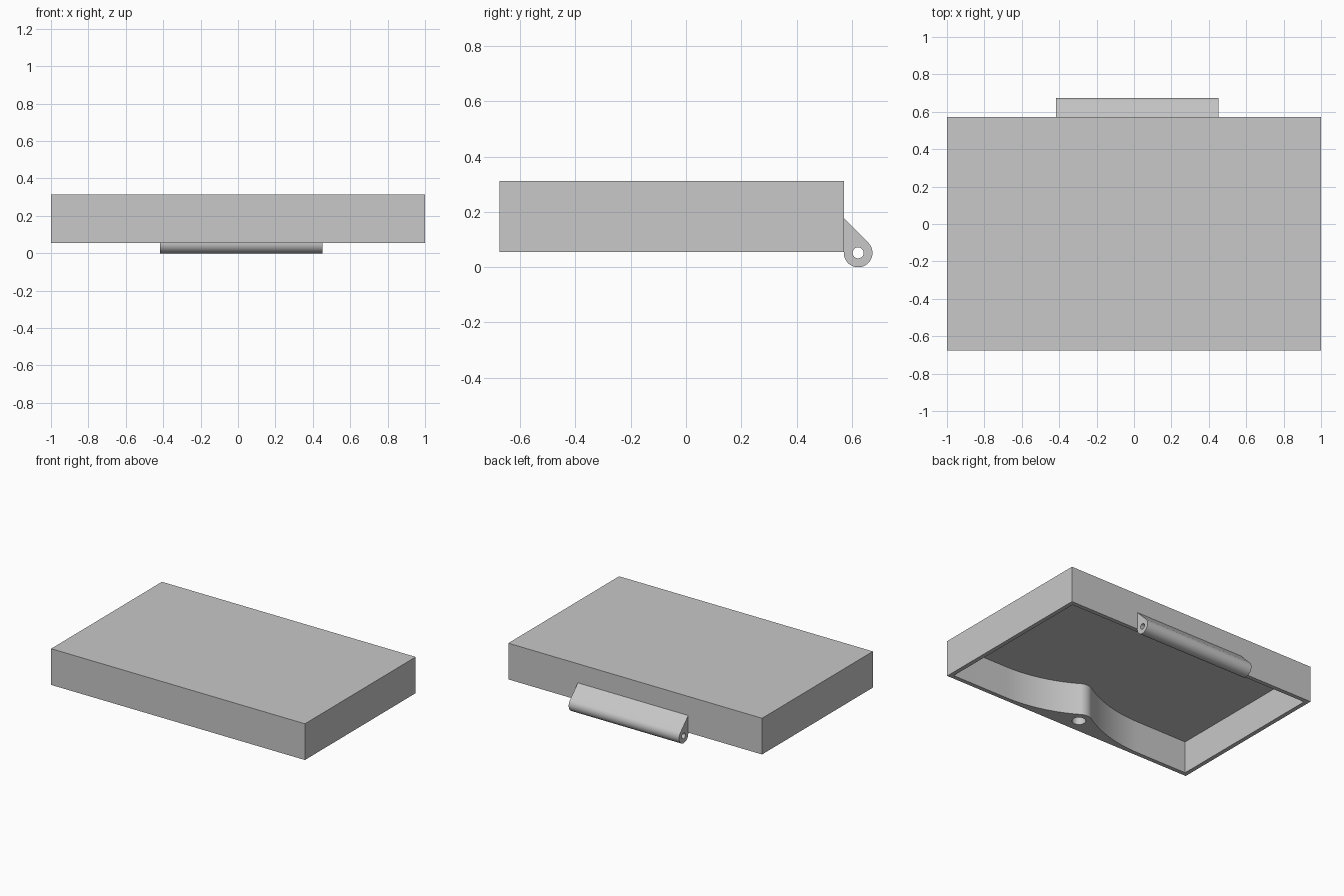
import bpy, bmesh, math
from mathutils import Vector

cube = bpy.data.objects.get("Cube")
if cube:
    bpy.data.objects.remove(cube, do_unlink=True)

grey = bpy.data.materials.new("light grey plastic")
grey.use_nodes = True
GREY = (0.58, 0.58, 0.58, 1)
grey.diffuse_color = GREY
grey.node_tree.nodes["Principled BSDF"].inputs["Base Color"].default_value = GREY


def arc(cx, cy, r, a0, a1, n):
    """Points along a circular arc, angles in radians."""
    angles = [a0 + (a1 - a0) * i / n for i in range(n + 1)]
    return [(cx + r * math.cos(a), cy + r * math.sin(a)) for a in angles]


def prism(name, outline, axis, lo, hi):
    """Extrude a closed outline along z (outline in x, y) or x (outline in y, z)."""
    def place(u, v, w):
        return Vector((u, v, w)) if axis == "z" else Vector((w, u, v))
    bm = bmesh.new()
    base = bm.faces.new([bm.verts.new(place(u, v, lo)) for u, v in outline])
    side = bmesh.ops.extrude_face_region(bm, geom=[base], use_keep_orig=True)
    moved = [g for g in side["geom"] if isinstance(g, bmesh.types.BMVert)]
    bmesh.ops.translate(bm, verts=moved, vec=place(0, 0, hi - lo))
    bmesh.ops.recalc_face_normals(bm, faces=bm.faces)
    mesh = bpy.data.meshes.new(name)
    bm.to_mesh(mesh)
    bm.free()
    mesh.materials.append(grey)
    obj = bpy.data.objects.new(name, mesh)
    bpy.context.collection.objects.link(obj)
    return obj


def activate(obj):
    bpy.ops.object.select_all(action="DESELECT")
    obj.select_set(True)
    bpy.context.view_layer.objects.active = obj


def cut(obj, cutter):
    cutter.hide_render = True
    mod = obj.modifiers.new("cut", "BOOLEAN")
    mod.operation = "DIFFERENCE"
    mod.solver = "EXACT"
    mod.object = cutter
    activate(obj)
    bpy.ops.object.modifier_apply(modifier=mod.name)
    bpy.data.objects.remove(cutter, do_unlink=True)


def smooth(obj):
    activate(obj)
    bpy.ops.object.shade_smooth_by_angle(angle=math.radians(30))


# Lid shell
FRONT, BACK, BOTTOM, TOP, WALL = -0.675, 0.572, 0.055, 0.313, 0.03
lid = prism("lid_shell", [(-1, FRONT), (1, FRONT), (1, BACK), (-1, BACK)], "z", BOTTOM, TOP)

# Hollow underside, its front wall sweeping into a rounded boss
boss_x, boss_y, boss_r, spread = -0.02, FRONT + 0.1, 0.085, 0.55
inner = FRONT + WALL
rise = boss_y - inner
sweep_r = (spread ** 2 + rise ** 2 - boss_r ** 2) / (2 * (boss_r + rise))
tilt = math.atan2(rise - sweep_r, spread)
half = math.pi / 2
outline = [(1 - WALL, BACK - WALL), (WALL - 1, BACK - WALL), (WALL - 1, inner)]
outline += arc(boss_x - spread, inner + sweep_r, sweep_r, -half, tilt, 24)
outline += arc(boss_x, boss_y, boss_r, math.pi + tilt, -tilt, 16)[1:]
outline += arc(boss_x + spread, inner + sweep_r, sweep_r, -math.pi - tilt, -half, 24)[1:]
outline.append((1 - WALL, inner))
cut(lid, prism("cavity_cutter", outline, "z", BOTTOM - 0.1, TOP - WALL))

# Blind hole in the boss
hole = arc(boss_x, boss_y, 0.045, 0, 2 * math.pi, 32)[:-1]
cut(lid, prism("boss_hole_cutter", hole, "z", BOTTOM - 0.1, 0.25))
smooth(lid)

# Hinge barrel with a sloped web up the back wall
hinge_y, hinge_z, hinge_r = 0.623, 0.052, 0.052
profile = arc(hinge_y, hinge_z, hinge_r, -math.pi, math.pi / 4, 36)
profile.append((profile[0][0], 0.178))
hinge = prism("hinge_barrel", profile, "x", -0.418, 0.452)
pin = arc(hinge_y, hinge_z, 0.02, 0, 2 * math.pi, 24)[:-1]
cut(hinge, prism("pin_hole_cutter", pin, "x", -0.6, 0.6))
smooth(hinge)
